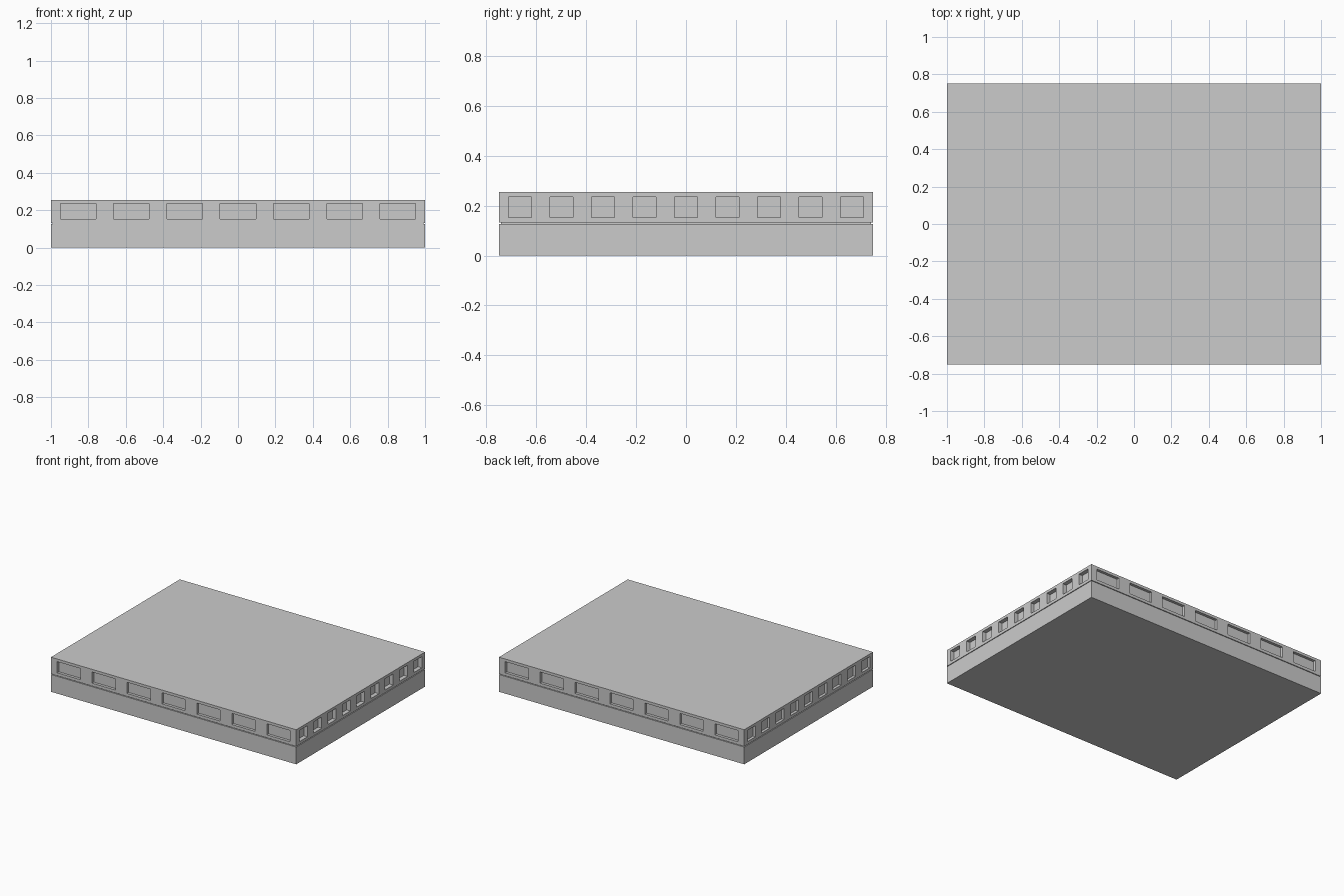
import bpy, bmesh
from mathutils import Matrix

if "Cube" in bpy.data.objects:
    bpy.data.objects.remove(bpy.data.objects["Cube"])

W, D, H = 2.0, 1.5, 0.255      # overall size
SEAM_LO, SEAM_HI = 0.127, 0.132


def add_box(bm, x0, x1, y0, y1, z0, z1):
    m = Matrix.Translation(((x0 + x1) / 2, (y0 + y1) / 2, (z0 + z1) / 2))
    m = m @ Matrix.Diagonal((x1 - x0, y1 - y0, z1 - z0, 1))
    bmesh.ops.create_cube(bm, size=1, matrix=m)


def make(name, boxes):
    bm = bmesh.new()
    for b in boxes:
        add_box(bm, *b)
    me = bpy.data.meshes.new(name)
    bm.to_mesh(me)
    bm.free()
    ob = bpy.data.objects.new(name, me)
    bpy.context.collection.objects.link(ob)
    return ob


X, Y = W / 2, D / 2

# Plain lower storey, thin recessed seam, upper storey
make("lower_storey", [(-X, X, -Y, Y, 0, SEAM_LO)])
s = 0.008
make("seam", [(-X + s, X - s, -Y + s, Y - s, SEAM_LO, SEAM_HI)])
upper = make("upper_storey", [(-X, X, -Y, Y, SEAM_HI, H)])

# Window recesses: seven wide ones front and back, nine narrow ones on each side
OUT = 0.05
cuts = []
for i in range(7):
    c = (i - 3) * 0.285
    for y0, y1 in ((-Y - OUT, -Y + 0.02), (Y - 0.02, Y + OUT)):
        cuts.append((c - 0.095, c + 0.095, y0, y1, 0.153, 0.235))
for i in range(9):
    c = (i - 4) * 0.1665
    for x0, x1 in ((-X - OUT, -X + 0.02), (X - 0.03, X + OUT)):
        cuts.append((x0, x1, c - 0.0465, c + 0.0465, 0.153, 0.235))
cutter = make("window_cutter", cuts)
cutter.hide_render = True
cutter.hide_set(True)

mod = upper.modifiers.new("windows", 'BOOLEAN')
mod.operation = 'DIFFERENCE'
mod.solver = 'EXACT'
mod.object = cutter

# Bake the recesses and drop the cutter
bpy.context.view_layer.update()
dg = bpy.context.evaluated_depsgraph_get()
baked = bpy.data.meshes.new_from_object(upper.evaluated_get(dg))
upper.modifiers.clear()
upper.data = baked
bpy.data.objects.remove(cutter)
